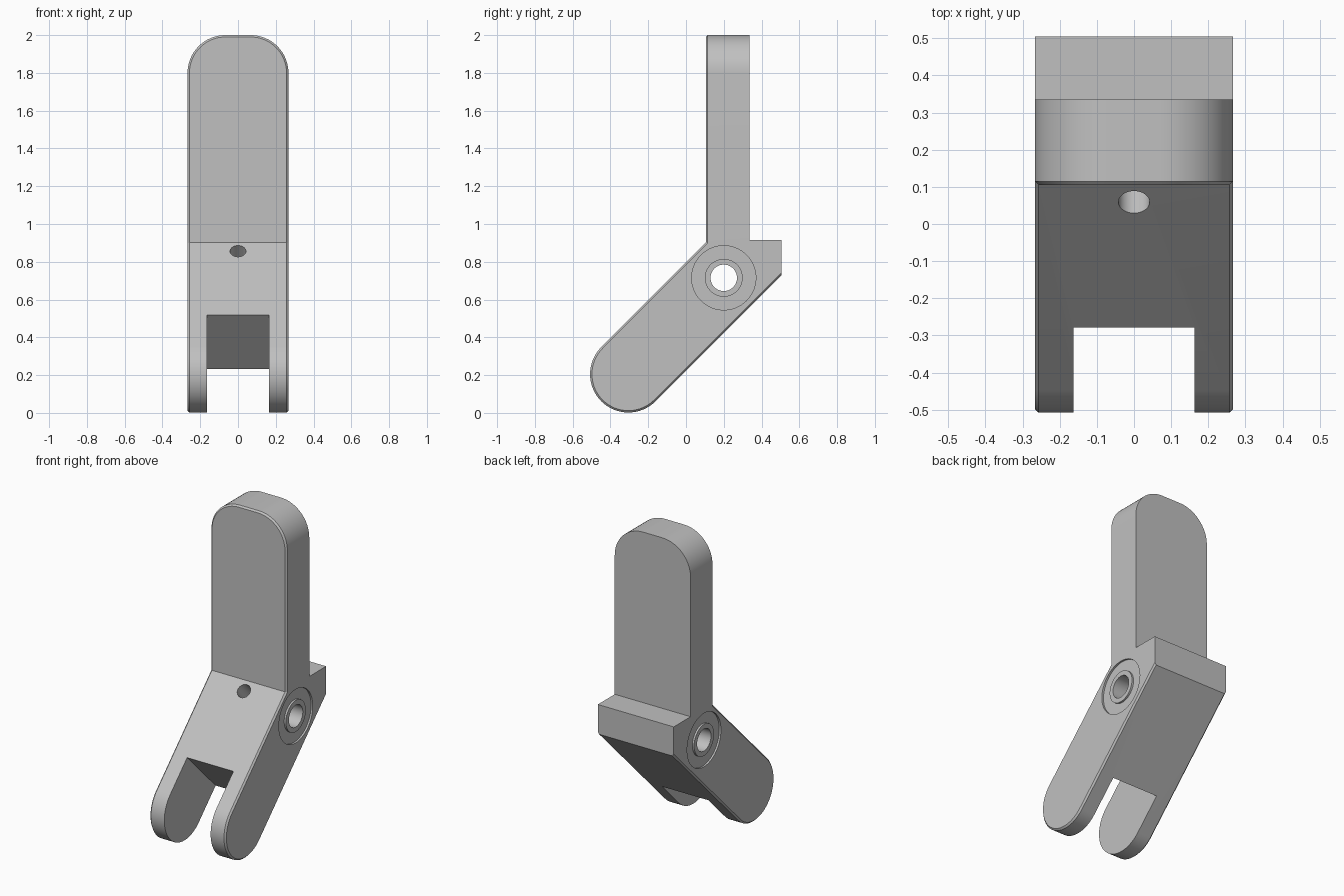
import bpy, bmesh, math
from mathutils import Vector, Matrix

if "Cube" in bpy.data.objects:
    bpy.data.objects.remove(bpy.data.objects["Cube"])

W = 0.267                      # half width
FORK = Vector((0, -0.305, 0.205))
PIVOT = Vector((0, 0.2, 0.715))
R = 0.203                      # fork end radius
ARM = Vector((0, 1, 1)).normalized()
UP = Vector((0, -1, 1)).normalized()
X = Vector((1, 0, 0))

grey = bpy.data.materials.new("light grey")
grey.use_nodes = True
colour = (0.53, 0.53, 0.53, 1)
grey.diffuse_color = colour
grey.node_tree.nodes["Principled BSDF"].inputs["Base Color"].default_value = colour


def add_object(name, bm):
    bmesh.ops.recalc_face_normals(bm, faces=bm.faces)
    mesh = bpy.data.meshes.new(name)
    bm.to_mesh(mesh)
    bm.free()
    mesh.materials.append(grey)
    obj = bpy.data.objects.new(name, mesh)
    bpy.context.scene.collection.objects.link(obj)
    return obj


def cut(target, cutter):
    """Subtract the cutter from the target and discard it."""
    cutter.hide_render = True
    mod = target.modifiers.new("cut", 'BOOLEAN')
    mod.operation, mod.solver, mod.object = 'DIFFERENCE', 'EXACT', cutter
    bpy.context.view_layer.objects.active = target
    bpy.ops.object.modifier_apply(modifier=mod.name)
    bpy.data.objects.remove(cutter)


def lathe(name, profile, origin, axis):
    """Revolve (distance along axis, radius) points around an axis."""
    bm = bmesh.new()
    verts = [bm.verts.new((r, 0, t)) for t, r in profile]
    edges = [bm.edges.new(p) for p in zip(verts, verts[1:])]
    if profile[0][1] > 0:
        edges.append(bm.edges.new((verts[-1], verts[0])))
    bmesh.ops.spin(bm, geom=verts + edges, cent=(0, 0, 0), axis=(0, 0, 1),
                   angle=math.tau, steps=64, use_duplicate=False)
    bmesh.ops.remove_doubles(bm, verts=bm.verts, dist=1e-5)
    rot = Vector(axis).to_track_quat('Z', 'Y').to_matrix().to_4x4()
    bm.transform(Matrix.Translation(origin) @ rot)
    return add_object(name, bm)


# Side profile: upright plate, rear ledge and slanted arm with round end
arc = [FORK + R * (UP * math.cos(a) - ARM * math.sin(a))
       for a in (math.pi * i / 32 for i in range(33))]
offset = arc[0].z - arc[0].y
under = arc[-1].z - arc[-1].y
outline = [(p.y, p.z) for p in arc]
outline += [(0.505, 0.505 + under), (0.505, 0.915), (0.335, 0.915),
            (0.335, 2), (0.105, 2), (0.105, 0.105 + offset)]

bm = bmesh.new()
side = bm.faces.new([bm.verts.new((-W, y, z)) for y, z in outline])
new = bmesh.ops.extrude_face_region(bm, geom=[side])["geom"]
bmesh.ops.translate(bm, verts=[v for v in new if isinstance(v, bmesh.types.BMVert)],
                    vec=(2 * W, 0, 0))
bmesh.ops.recalc_face_normals(bm, faces=bm.faces)

# Rounded top corners of the plate
corners = [e for e in bm.edges if all(v.co.z > 1.99 for v in e.verts)
           and abs(e.verts[0].co.x - e.verts[1].co.x) < 1e-4]
bmesh.ops.bevel(bm, geom=corners, offset=0.2, segments=16, profile=0.5,
                affect='EDGES')
bm.normal_update()


# Fine chamfer along the plate front and the outer edges of the arm
def chamfered(edge):
    if len(edge.link_faces) != 2:
        return False
    for a, b in (edge.link_faces, reversed(edge.link_faces)):
        n, m = a.normal, b.normal
        if n.y < -0.95 and abs(m.y) < 0.05 and edge.verts[0].co.z > 0.85:
            return True
        if abs(n.x) > 0.95 and abs(m.x) < 0.05 and (m.y < -0.1 or m.z < -0.1):
            return True
    return False


bmesh.ops.bevel(bm, geom=[e for e in bm.edges if chamfered(e)], offset=0.01,
                segments=1, affect='EDGES')
bracket = add_object("hinge_bracket", bm)

# Slot between the fork arms, ending square to the arm
bm = bmesh.new()
bmesh.ops.create_cube(bm, size=1)
basis = Matrix((X, ARM, UP)).transposed().to_4x4()
bm.transform(Matrix.Translation(FORK - ARM * 0.16) @ basis
             @ Matrix.Diagonal((0.326, 0.8, 1, 1)))
cut(bracket, add_object("fork_slot", bm))

# Fork bore with chamfered mouths
cut(bracket, lathe("fork_bore", [(-0.3, 0), (-0.3, 0.152), (-W, 0.152), (-W + 0.012, 0.14),
                                 (W - 0.012, 0.14), (W, 0.152), (0.3, 0.152), (0.3, 0)],
                   FORK, X))

# Pivot hole and a shallow ring groove on each side
cut(bracket, lathe("pivot_hole", [(-0.4, 0), (-0.4, 0.07), (0.4, 0.07), (0.4, 0)], PIVOT, X))
for s in (-1, 1):
    cut(bracket, lathe("pivot_groove", [(W - 0.012, 0.1), (W - 0.012, 0.17),
                                        (W + 0.03, 0.17), (W + 0.03, 0.1)], PIVOT, X * s))

# Lubrication hole from the sloping face into the pivot
cut(bracket, lathe("oil_hole", [(0, 0), (0, 0.042), (0.4, 0.042), (0.4, 0)], PIVOT, UP))

# Counterbored mounting holes in the plate
for z in (1.255, 1.665):
    cut(bracket, lathe("mounting_hole", [(-0.05, 0), (-0.05, 0.112), (0, 0.112), (0.01, 0.102),
                                         (0.12, 0.102), (0.12, 0.056), (0.3, 0.056), (0.3, 0)],
                       (0, 0.105, z), (0, 1, 0)))

# Smooth rounds, sharp edges
bpy.ops.object.select_all(action='DESELECT')
bracket.select_set(True)
bpy.context.view_layer.objects.active = bracket
bpy.ops.object.shade_smooth_by_angle(angle=math.radians(30))
